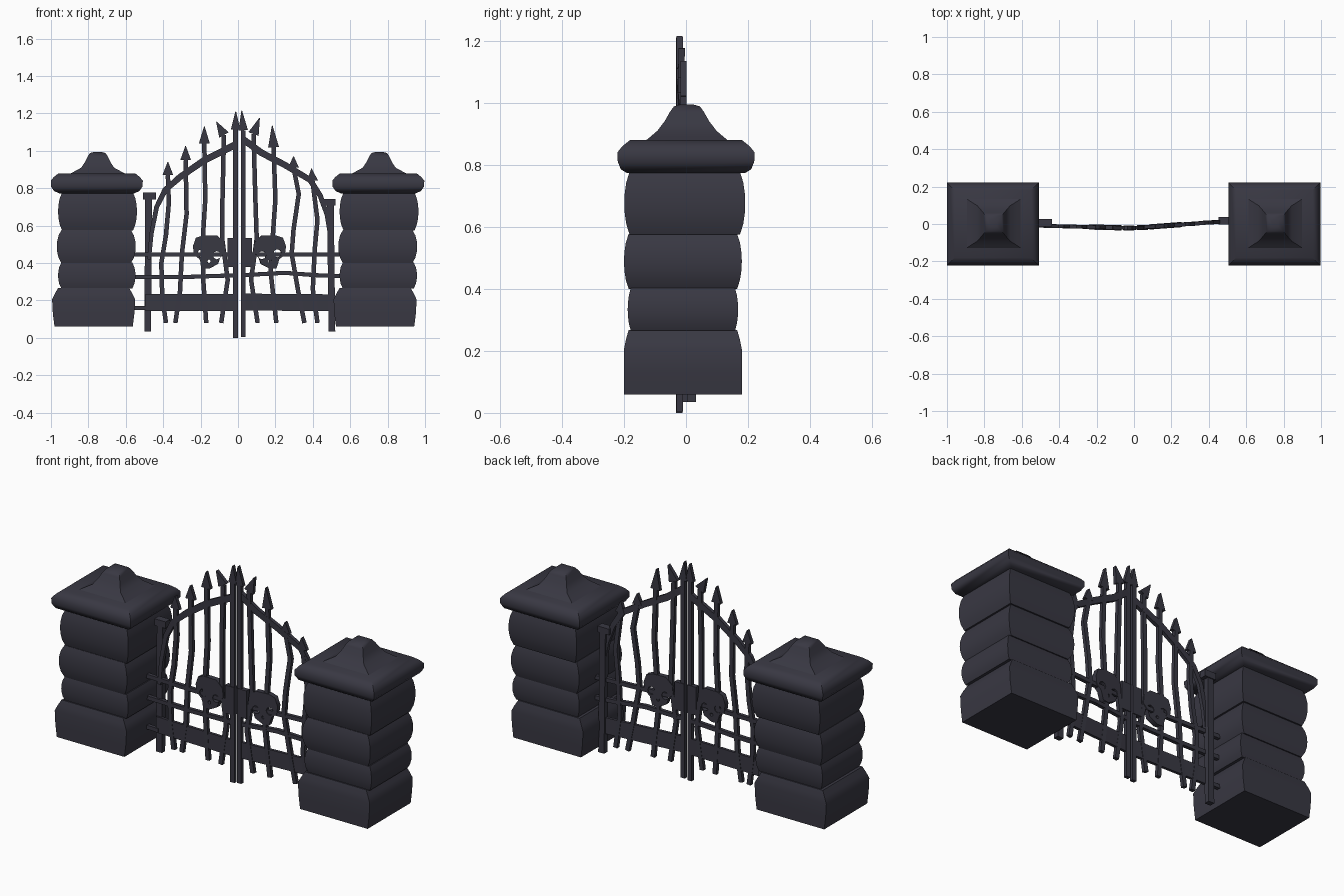
import bpy, bmesh, math
from mathutils import Vector

if "Cube" in bpy.data.objects:
    bpy.data.objects.remove(bpy.data.objects["Cube"])

slate = bpy.data.materials.new("dark slate")
slate.diffuse_color = (0.040, 0.039, 0.055, 1)
slate.use_nodes = True
slate.node_tree.nodes["Principled BSDF"].inputs["Base Color"].default_value = slate.diffuse_color


def finish(name, bm, smooth=None):
    bmesh.ops.recalc_face_normals(bm, faces=bm.faces)
    me = bpy.data.meshes.new(name)
    bm.to_mesh(me)
    bm.free()
    me.materials.append(slate)
    ob = bpy.data.objects.new(name, me)
    bpy.context.collection.objects.link(ob)
    if smooth:
        bpy.ops.object.select_all(action='DESELECT')
        ob.select_set(True)
        bpy.context.view_layer.objects.active = ob
        bpy.ops.object.shade_smooth_by_angle(angle=math.radians(smooth))
    return ob


def skin(bm, loops):
    """Join successive four-sided loops and close both ends."""
    vs = [[bm.verts.new(p) for p in loop] for loop in loops]
    for a, b in zip(vs, vs[1:]):
        for i in range(4):
            j = (i + 1) % 4
            bm.faces.new((a[i], a[j], b[j], b[i]))
    bm.faces.new(vs[0])
    bm.faces.new(vs[-1])


def stack(name, cx, cy, rings):
    """Square-plan solid from (z, half width, half depth) rings."""
    bm = bmesh.new()
    skin(bm, [[(cx + sx * hx, cy + sy * hy, z)
               for sx, sy in ((-1, -1), (1, -1), (1, 1), (-1, 1))]
              for z, hx, hy in rings])
    finish(name, bm, 42)


def bulge(z0, z1, ex, mx, ey, my, n=6):
    out = []
    for i in range(n + 1):
        s = math.sin(math.pi * i / n) ** 0.7 if 0 < i < n else 0
        out.append((z0 + (z1 - z0) * i / n, ex + (mx - ex) * s, ey + (my - ey) * s))
    return out


def leaf_y(x):
    """Depth of the two slightly swung gate leaves."""
    return -0.022 - 0.025 * x if x < 0.008 else -0.022 + 0.075 * x


def strip(name, pts, width, thick=0.02, y=None):
    """Flat bar along (x, z) points; width may vary per point."""
    bm = bmesh.new()
    loops = []
    for i, (x, z) in enumerate(pts):
        a, b = pts[max(i - 1, 0)], pts[min(i + 1, len(pts) - 1)]
        t = Vector((b[0] - a[0], b[1] - a[1])).normalized()
        w = (width[i] if isinstance(width, (list, tuple)) else width) / 2
        loop = []
        for s, d in ((-1, -1), (1, -1), (1, 1), (-1, 1)):
            px, pz = x - t.y * w * s, z + t.x * w * s
            loop.append((px, (leaf_y(x) if y is None else y) + d * thick / 2, pz))
        loops.append(loop)
    skin(bm, loops)
    finish(name, bm)


def spiked_bar(name, tip, pts, width=0.024, head=0.058):
    strip(name, pts[::-1], width)
    base = pts[0]
    strip(name + "_spike", [base, tip], [head, 0.004])


# Stone pillars: four swollen blocks, a cap slab and a knob
for side, cx in (("left", -0.755), ("right", 0.75)):
    stack(side + "_pillar_base", cx - 0.017, -0.01,
          [(0.06, .209, .19), (0.13, .218, .19), (0.205, .222, .19),
           (0.235, .208, .184), (0.267, .19, .175)])
    stack(side + "_pillar_block_low", cx, -0.01, bulge(.265, .402, .19, .207, .168, .178))
    stack(side + "_pillar_block_mid", cx - .003, -0.01, bulge(.40, .577, .186, .211, .175, .19))
    stack(side + "_pillar_block_top", cx + .004, -0.004, bulge(.575, .777, .19, .211, .178, .195))
    stack(side + "_pillar_cap", cx, 0,
          [(.773, .20, .19), (.785, .228, .21), (.81, .245, .22), (.84, .246, .221),
           (.86, .23, .205), (.88, .205, .18)])
    stack(side + "_pillar_knob", cx + .005, 0.003,
          [(.875, .152, .137), (.89, .125, .118), (.91, .088, .095), (.94, .068, .072),
           (.97, .054, .055), (.988, .042, .042), (.995, .018, .018)])

# Upright bars with spear heads: tip, then path from top to bottom
bars = [
    ((-.375, .94), [(-.375, .87), (-.37, .72), (-.385, .55), (-.41, .40), (-.405, .22), (-.385, .08)]),
    ((-.28, 1.025), [(-.28, .95), (-.275, .66), (-.30, .45), (-.31, .25), (-.335, .08)]),
    ((-.18, 1.13), [(-.18, 1.04), (-.175, .74), (-.19, .5), (-.185, .3), (-.17, .08)]),
    ((-.115, 1.155), [(-.075, 1.085), (-.083, .74), (-.083, .52), (-.055, .31), (-.09, .08)]),
    ((.115, 1.175), [(.083, 1.09), (.093, .74), (.10, .53), (.07, .31), (.105, .08)]),
    ((.183, 1.135), [(.19, 1.02), (.20, .74), (.185, .53), (.175, .35), (.205, .08)]),
    ((.297, .97), [(.297, .91), (.325, .77), (.297, .58), (.287, .45), (.32, .26), (.355, .08)]),
    ((.393, .905), [(.398, .84), (.425, .63), (.41, .47), (.40, .26), (.425, .08)]),
]
for i, (tip, path) in enumerate(bars):
    spiked_bar("bar_%d" % i, tip, path)

# Meeting posts in the middle
spiked_bar("left_meeting_post", (-.012, 1.21), [(-.013, 1.115), (-.013, 0.0)], 0.026, 0.05)
spiked_bar("right_meeting_post", (.020, 1.215), [(.028, 1.11), (.028, 0.005)], 0.026, 0.05)

# Hinge posts with small caps
strip("left_hinge_post", [(-.483, .035), (-.478, .75)], .036, .03, .006)
strip("left_hinge_cap", [(-.473, .74), (-.473, .777)], .07, .04, .006)
strip("right_hinge_post", [(.502, .035), (.494, .72)], .036, .03, .018)
strip("right_hinge_cap", [(.486, .708), (.486, .742)], .07, .04, .018)

# Arched top rails
strip("left_arch", [(-.475, .42), (-.462, .56), (-.435, .70), (-.39, .79), (-.31, .86),
                    (-.18, .95), (-.01, 1.035)], [.02, .022, .026, .03, .034, .036, .036])
strip("right_arch", [(.03, 1.06), (.125, .99), (.25, .925), (.385, .845), (.44, .76),
                     (.475, .66), (.495, .53)], [.036, .036, .034, .032, .028, .024, .02])

# Kick plates and horizontal rails
strip("left_kick_plate", [(-.495, .19), (-.003, .19)], .09, .016)
strip("right_kick_plate", [(.017, .192), (.50, .188)], .09, .016)
strip("left_low_rail", [(-.585, .325), (-.30, .325), (-.005, .335)], .022)
strip("right_low_rail", [(.018, .335), (.25, .348), (.42, .335), (.58, .33)], .022)
strip("left_mid_rail", [(-.585, .445), (-.005, .445)], .022)
strip("right_mid_rail", [(.018, .445), (.58, .445)], .022)
strip("left_hinge_pin", [(-.58, .16), (-.48, .16)], .022)
strip("right_hinge_pin", [(.49, .165), (.56, .165)], .022)

# Lock plates
strip("left_lock_plate", [(-.028, .378), (-.028, .535)], .056, .028)
strip("right_lock_plate", [(.045, .378), (.045, .535)], .058, .028)


# Skull plates: outline with see-through eyes and nose
outline = [(-.035, .087), (.045, .087), (.083, .05), (.088, .0), (.06, -.03), (.048, -.065),
           (.0, -.09), (-.035, -.088), (-.05, -.04), (-.08, -.015), (-.086, .03), (-.07, .075)]


def skull(name, cx, cz, sign):
    cu = bpy.data.curves.new(name, 'CURVE')
    cu.dimensions, cu.fill_mode, cu.extrude = '2D', 'BOTH', 0.014

    def ring(pts):
        sp = cu.splines.new('POLY')
        sp.points.add(len(pts) - 1)
        for p, (x, z) in zip(sp.points, pts):
            p.co = (sign * x, z, 0, 1)
        sp.use_cyclic_u = True

    ring(outline)
    for ex, ez, r in ((-.04, -.008, .022), (.042, -.018, .022), (.0, -.05, .009)):
        ring([(ex + r * math.cos(k * math.pi / 4), ez + r * math.sin(k * math.pi / 4))
              for k in range(8)])
    tmp = bpy.data.objects.new(name + "_outline", cu)
    bpy.context.collection.objects.link(tmp)
    bpy.context.view_layer.update()
    me = bpy.data.meshes.new_from_object(
        tmp.evaluated_get(bpy.context.evaluated_depsgraph_get()))
    bpy.data.objects.remove(tmp)
    me.materials.clear()
    me.materials.append(slate)
    ob = bpy.data.objects.new(name, me)
    ob.location = (cx, leaf_y(cx), cz)
    ob.rotation_euler = (math.pi / 2, 0, math.atan(-.025 if cx < 0 else .075))
    bpy.context.collection.objects.link(ob)


skull("left_skull_plate", -.155, .46, 1)
skull("right_skull_plate", .17, .46, -1)
